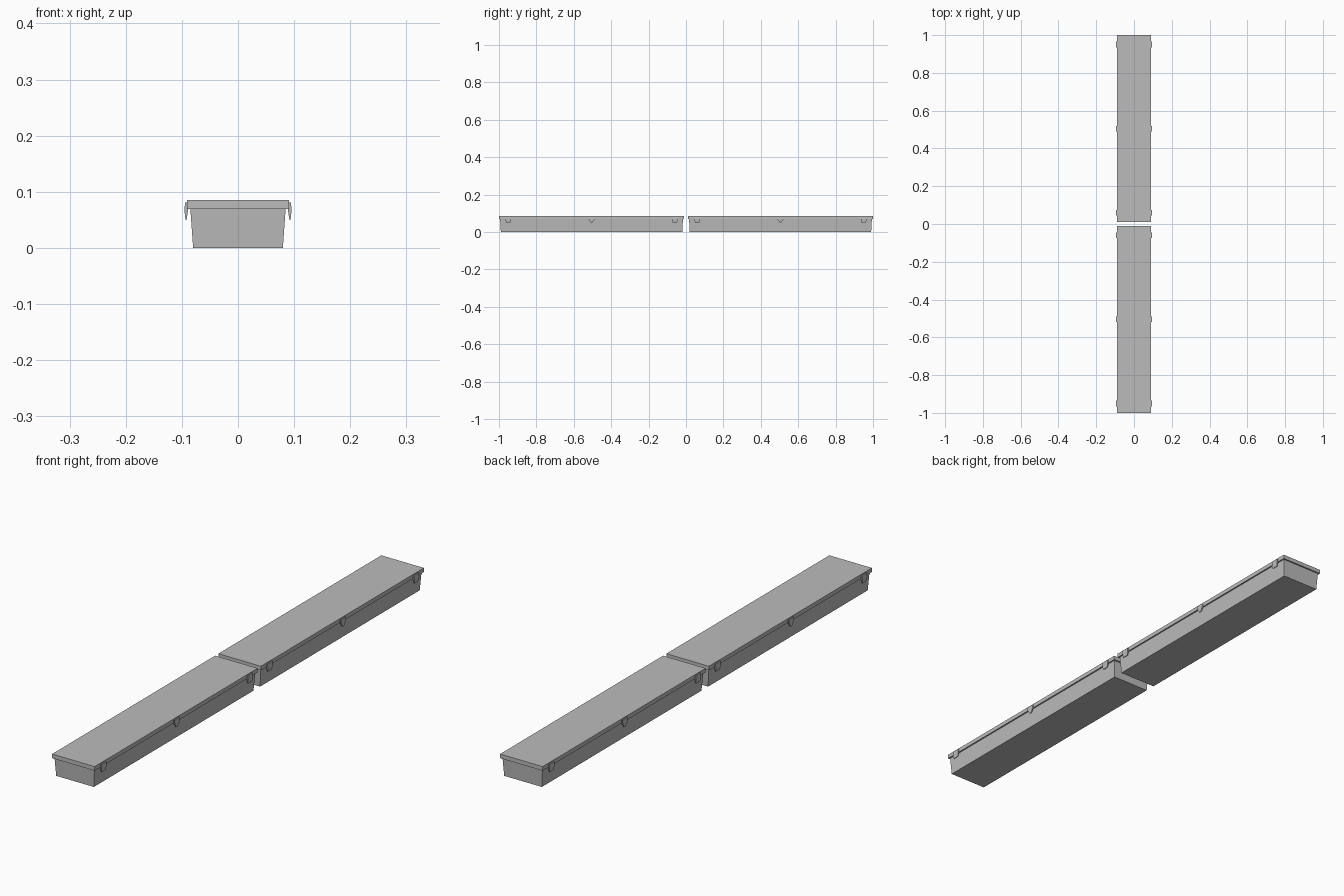
import bpy
import bmesh

cube = bpy.data.objects.get("Cube")
if cube:
    bpy.data.objects.remove(cube, do_unlink=True)

grey = bpy.data.materials.new("light_grey")
grey.use_nodes = True
grey.diffuse_color = (0.5, 0.5, 0.5, 1)
grey.node_tree.nodes["Principled BSDF"].inputs["Base Color"].default_value = (0.5, 0.5, 0.5, 1)


def finish(name, bm):
    bmesh.ops.recalc_face_normals(bm, faces=bm.faces)
    mesh = bpy.data.meshes.new(name)
    bm.to_mesh(mesh)
    bm.free()
    mesh.materials.append(grey)
    obj = bpy.data.objects.new(name, mesh)
    bpy.context.collection.objects.link(obj)
    return obj


def tapered_box(name, yc, z0, z1, bottom, top):
    """Box with separate half sizes (x, y) at its bottom and top."""
    bm = bmesh.new()
    bmesh.ops.create_cube(bm, size=2)
    for v in bm.verts:
        hx, hy = top if v.co.z > 0 else bottom
        v.co = (v.co.x * hx, yc + v.co.y * hy, z1 if v.co.z > 0 else z0)
    return finish(name, bm)


# Clip outline in x and z: hooked on the lid rim, its tail hanging free
CLIP = [(0.089, 0.081), (0.0945, 0.081), (0.0955, 0.066),
        (0.0935, 0.050), (0.0915, 0.050), (0.089, 0.068)]


def clip(name, side, yc, half_top, half_bottom):
    bm = bmesh.new()
    rings = []
    for s in (-1, 1):
        rings.append([bm.verts.new((side * x, yc + s * (half_bottom if z < 0.06 else half_top), z))
                      for x, z in CLIP])
    a, b = rings
    bm.faces.new(a)
    bm.faces.new(b)
    n = len(a)
    for i in range(n):
        j = (i + 1) % n
        bm.faces.new((a[i], a[j], b[j], b[i]))
    return finish(name, bm)


for end, label in ((-1, "front"), (1, "back")):
    yc = end * 0.505
    # Sloping tray and the overhanging lid
    tapered_box(label + "_tray", yc, 0, 0.071, (0.080, 0.485), (0.085, 0.489))
    tapered_box(label + "_lid", yc, 0.069, 0.085, (0.0905, 0.495), (0.0905, 0.495))
    # Three clips along each long side, the middle one pointed
    for side, hand in ((-1, "right"), (1, "left")):
        for offset, place in ((-0.445, "first"), (0, "middle"), (0.445, "last")):
            tail = 0.004 if place == "middle" else 0.012
            clip(f"{label}_{hand}_{place}_clip", side, yc + offset, 0.015, tail)
